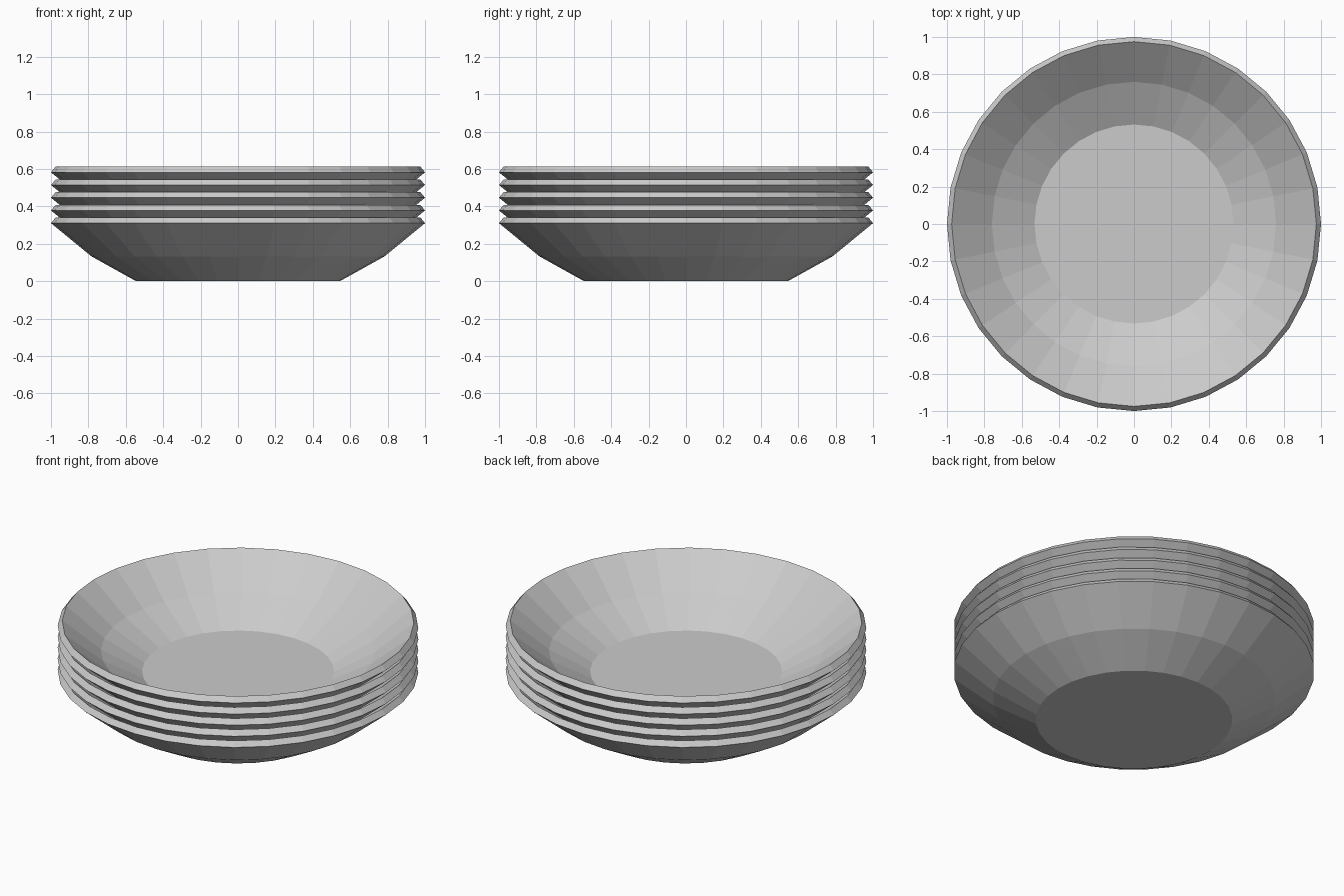
import bpy, bmesh
from math import cos, sin, pi

if "Cube" in bpy.data.objects:
    bpy.data.objects.remove(bpy.data.objects["Cube"])

SIDES = 32
COUNT = 5
SPACING = 0.068

# Closed plate section (radius, height): underside out to the rim, then back inside
PROFILE = [(0.545, 0.0), (0.783, 0.132), (1.0, 0.31),
           (0.975, 0.34), (0.76, 0.164), (0.532, 0.039)]


def make_plate(name, z):
    bm = bmesh.new()
    rings = [[bm.verts.new((r * cos(2 * pi * i / SIDES), r * sin(2 * pi * i / SIDES), h))
              for i in range(SIDES)] for r, h in PROFILE]
    # walls and rim
    for a, b in zip(rings, rings[1:]):
        for i in range(SIDES):
            j = (i + 1) % SIDES
            bm.faces.new((a[i], a[j], b[j], b[i]))
    # base and inner floor
    bm.faces.new(rings[0][::-1])
    bm.faces.new(rings[-1])
    bmesh.ops.recalc_face_normals(bm, faces=bm.faces)
    mesh = bpy.data.meshes.new(name)
    bm.to_mesh(mesh)
    bm.free()
    plate = bpy.data.objects.new(name, mesh)
    plate.location.z = z
    bpy.context.collection.objects.link(plate)


# Stack of plates
for k in range(COUNT):
    make_plate(f"plate_{k + 1}", k * SPACING)
